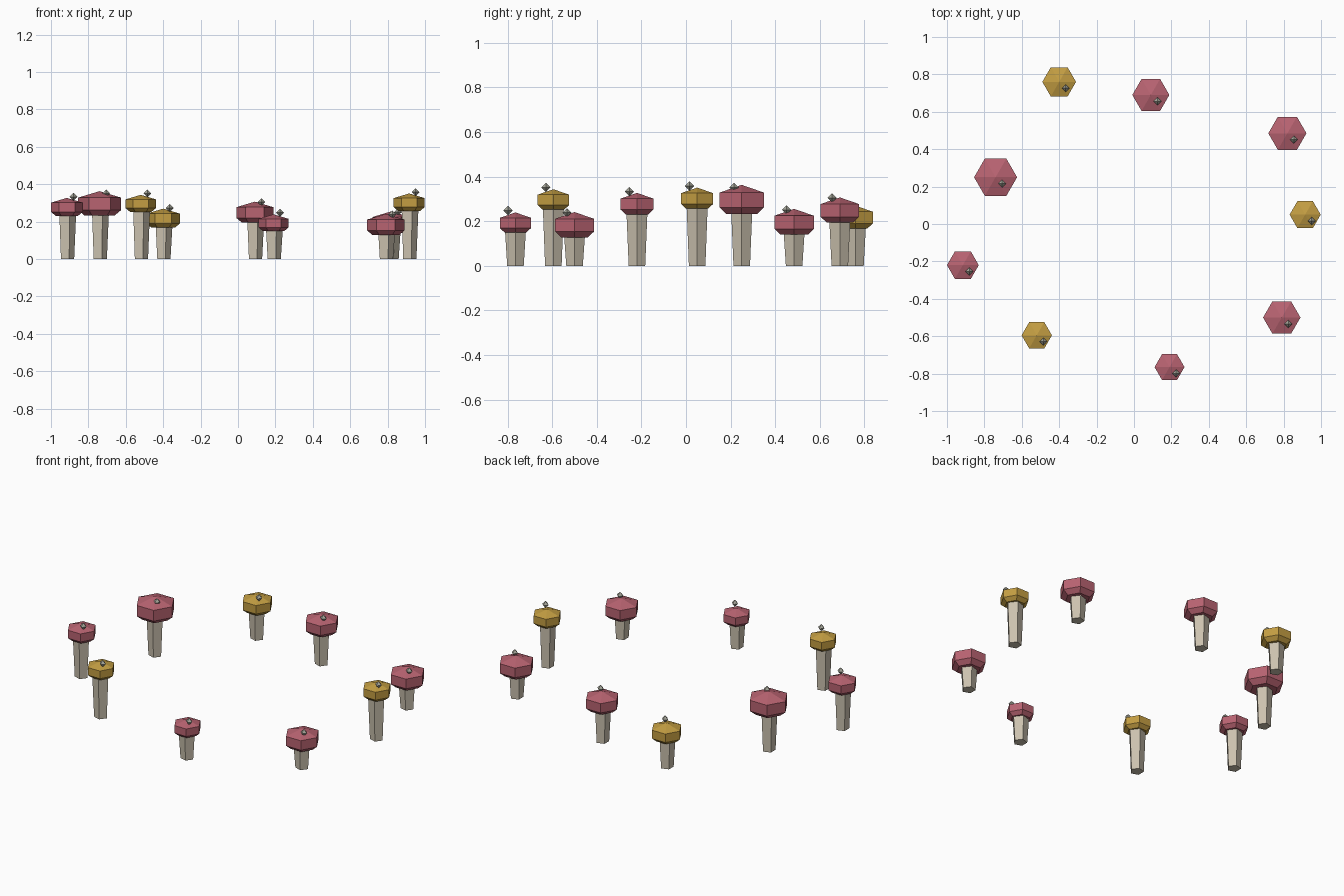
import bpy
from math import cos, sin, tau

if "Cube" in bpy.data.objects:
    bpy.data.objects.remove(bpy.data.objects["Cube"])


def material(name, rgb):
    m = bpy.data.materials.new(name)
    m.use_nodes = True
    m.diffuse_color = (*rgb, 1)
    m.node_tree.nodes["Principled BSDF"].inputs["Base Color"].default_value = (*rgb, 1)
    return m


RED = material("dusty red", (0.48, 0.125, 0.165))
GOLD = material("ochre gold", (0.55, 0.34, 0.055))
BEIGE = material("pale beige", (0.60, 0.54, 0.43))
GREY = material("stone grey", (0.38, 0.38, 0.32))


def lathe(name, sides, profile, location, mat):
    """Spin a bottom-to-top (radius, height) profile; zero radius makes a point."""
    verts, rings, faces = [], [], []
    for r, z in profile:
        count = sides if r > 0 else 1
        rings.append([len(verts) + i for i in range(count)])
        verts += [(r * cos(tau * i / sides), r * sin(tau * i / sides), z) for i in range(count)]
    for low, high in zip(rings, rings[1:]):
        for i in range(sides):
            j = (i + 1) % sides
            corners = [low[i % len(low)], low[j % len(low)],
                       high[j % len(high)], high[i % len(high)]]
            faces.append(list(dict.fromkeys(corners)))
    # Close any open ends
    if len(rings[0]) > 1:
        faces.append(rings[0][::-1])
    if len(rings[-1]) > 1:
        faces.append(rings[-1])
    mesh = bpy.data.meshes.new(name)
    mesh.from_pydata(verts, [], faces)
    mesh.materials.append(mat)
    obj = bpy.data.objects.new(name, mesh)
    obj.location = location
    bpy.context.collection.objects.link(obj)
    return obj


def mushroom(x, y, radius, base, cap_mat):
    # Five-sided stem, widening upwards
    lathe("stem", 5, [(0.039, 0), (0.05, base + 0.02)], (x, y, 0), BEIGE)
    # Six-sided cap with a straight rim and a low peak
    cap = [(0.7, 0), (1, 0.25), (1, 0.83), (0, 1.13)]
    lathe("cap", 6, [(r * radius, z * radius) for r, z in cap], (x, y, base), cap_mat)
    # Small eight-faced pebble resting on the cap
    s = 0.021
    lathe("cap_pebble", 4, [(0, -s), (s, 0), (0, s)],
          (x + 0.035, y - 0.034, base + 0.055 + 0.55 * radius), GREY)


# Ring of mushrooms: x, y, cap radius, cap underside height, cap colour
for spec in [
    (-0.40, 0.76, 0.09, 0.168, GOLD),
    (0.09, 0.69, 0.099, 0.195, RED),
    (0.82, 0.485, 0.102, 0.14, RED),
    (0.915, 0.05, 0.083, 0.257, GOLD),
    (0.79, -0.50, 0.10, 0.128, RED),
    (0.19, -0.765, 0.08, 0.149, RED),
    (-0.52, -0.595, 0.081, 0.252, GOLD),
    (-0.915, -0.22, 0.085, 0.231, RED),
    (-0.74, 0.25, 0.115, 0.233, RED),
]:
    mushroom(*spec)
